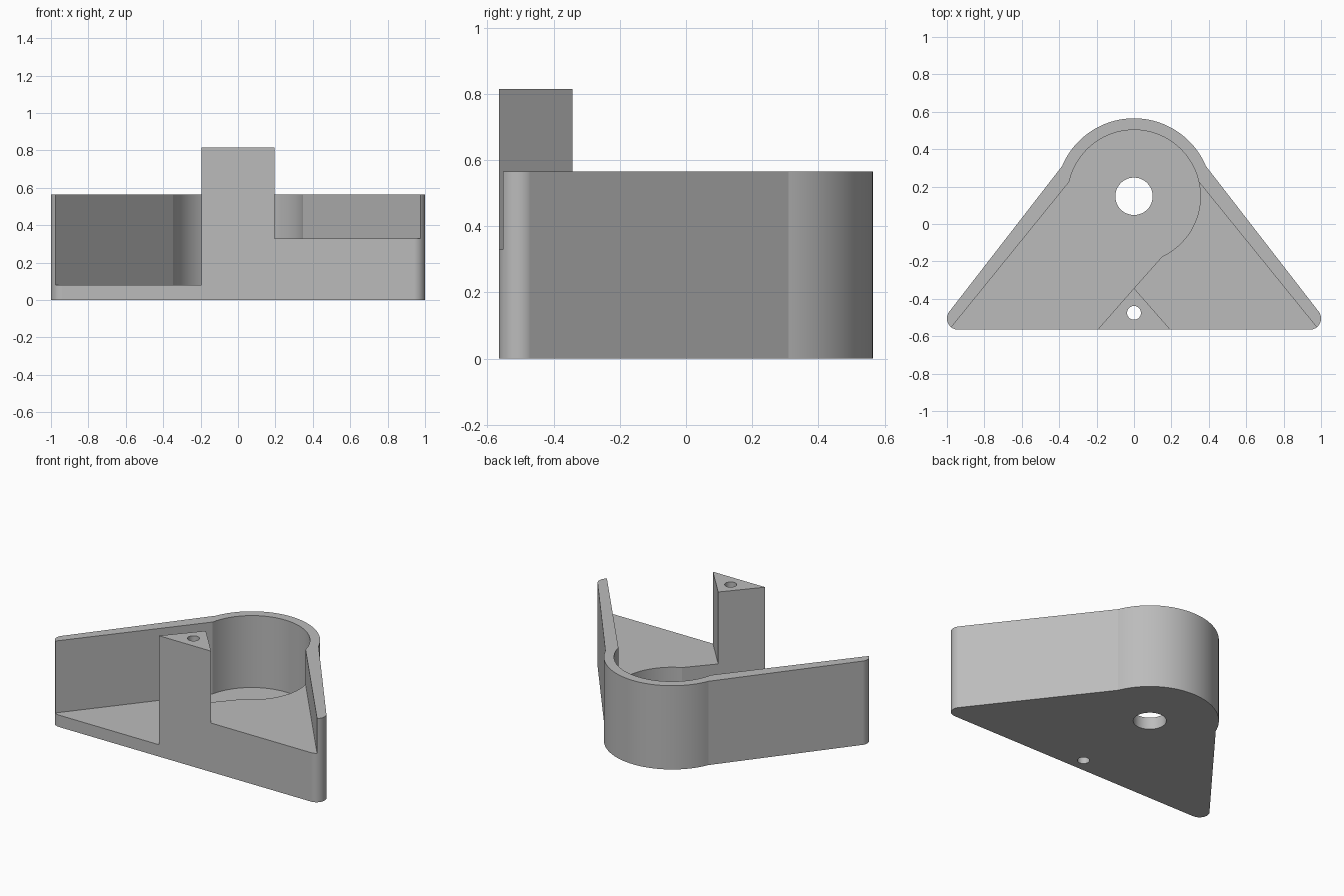
import bpy
import bmesh
from math import cos, sin, tau, atan2, pi
from mathutils import Vector

if "Cube" in bpy.data.objects:
    bpy.data.objects.remove(bpy.data.objects["Cube"], do_unlink=True)

# Main dimensions
HUB = Vector((0, 0.148))
OUTER_R, INNER_R, BORE_R = 0.417, 0.355, 0.1
CORNER_R, FRONT = 0.06, -0.565
WALL_TOP, POST_TOP, LOW_FLOOR, HIGH_FLOOR = 0.565, 0.815, 0.08, 0.33
APEX = Vector((0, -0.343))
POST_HALF = 0.195
PIN = Vector((0, -0.475))

grey = bpy.data.materials.new("light grey")
grey.use_nodes = True
grey.diffuse_color = (0.5, 0.5, 0.5, 1)
grey.node_tree.nodes["Principled BSDF"].inputs["Base Color"].default_value = (0.5, 0.5, 0.5, 1)


def arc(centre, radius, start, end, steps):
    return [centre + radius * Vector((cos(a), sin(a)))
            for a in (start + (end - start) * i / steps for i in range(steps + 1))]


def mirrored(points):
    return [Vector((-p.x, p.y)) for p in reversed(points)]


def prism(name, points, bottom, top):
    bm = bmesh.new()
    face = bm.faces.new([bm.verts.new((p.x, p.y, bottom)) for p in points])
    moved = bmesh.ops.extrude_face_region(bm, geom=[face])["geom"]
    bmesh.ops.translate(bm, vec=(0, 0, top - bottom),
                        verts=[v for v in moved if isinstance(v, bmesh.types.BMVert)])
    bmesh.ops.recalc_face_normals(bm, faces=bm.faces)
    mesh = bpy.data.meshes.new(name)
    bm.to_mesh(mesh)
    bm.free()
    mesh.materials.append(grey)
    obj = bpy.data.objects.new(name, mesh)
    bpy.context.collection.objects.link(obj)
    return obj


def combine(target, tool, operation):
    mod = target.modifiers.new(operation.title(), "BOOLEAN")
    mod.operation, mod.solver, mod.object = operation, "EXACT", tool
    bpy.context.view_layer.objects.active = target
    bpy.ops.object.modifier_apply(modifier=mod.name)
    bpy.data.objects.remove(tool, do_unlink=True)


def angle_at(point):
    return atan2(point.y - HUB.y, point.x - HUB.x)


# Outer outline: rounded front corners, sloping sides and a round back
shoulder = Vector((0.385, 0.31))
corner_centre = Vector((1 - CORNER_R, FRONT + CORNER_R))
side = (shoulder - corner_centre).normalized()
side_normal = atan2(-side.x, side.y)
side_normal = atan2(-side.x, side.y) if side.y < 0 else atan2(-side.x, side.y) + 0
side_normal = abs(side_normal - 0) if side_normal > 0 else atan2(abs(side.x), abs(side.y))
right_corner = arc(corner_centre, CORNER_R, -pi / 2, side_normal, 20)
start = angle_at(shoulder)
back = arc(HUB, OUTER_R, start, pi - start, 48)
bracket = prism("bracket_body", right_corner + back + mirrored(right_corner), 0, WALL_TOP)

# Inner lines shared by the two pockets
joint_angle = angle_at(Vector((0.345, 0.225)))
joint = HUB + INNER_R * Vector((cos(joint_angle), sin(joint_angle)))
wall_end = joint + (Vector((0.975, -0.55)) - joint) * 1.2
post_edge = Vector((POST_HALF, FRONT)) - APEX
post_end = APEX + post_edge * 1.6
step_end = Vector((0.15, -0.172))
flip = Vector((-1, 1))

# Deep pocket: hub recess opening to the right-hand front
deep = arc(HUB, INNER_R, angle_at(step_end), pi - joint_angle, 56)
deep += [wall_end * flip, post_end * flip, APEX]
combine(bracket, prism("deep_cutter", deep, LOW_FLOOR, 1), "DIFFERENCE")

# Shallow pocket above the raised left-hand floor
shallow = [APEX, post_end, wall_end, joint, Vector((0.2, 0.15)), Vector((-0.04, -0.2))]
combine(bracket, prism("shallow_cutter", shallow, HIGH_FLOOR, 1), "DIFFERENCE")

# Triangular post at the front
post = [APEX, Vector((-POST_HALF, FRONT)), Vector((POST_HALF, FRONT))]
combine(bracket, prism("post", post, 0.04, POST_TOP), "UNION")

# Shaft bore and pin hole
for centre, radius, sides in ((HUB, BORE_R, 48), (PIN, 0.037, 32)):
    circle = arc(centre, radius, 0, tau, sides)[:-1]
    combine(bracket, prism("hole_cutter", circle, -0.2, 1.2), "DIFFERENCE")

# Smooth curves, crisp edges
bpy.ops.object.select_all(action="DESELECT")
bracket.select_set(True)
bpy.context.view_layer.objects.active = bracket
bpy.ops.object.shade_smooth_by_angle(angle=0.2)
weighted = bracket.modifiers.new("Weighted Normals", "WEIGHTED_NORMAL")
weighted.keep_sharp = True
